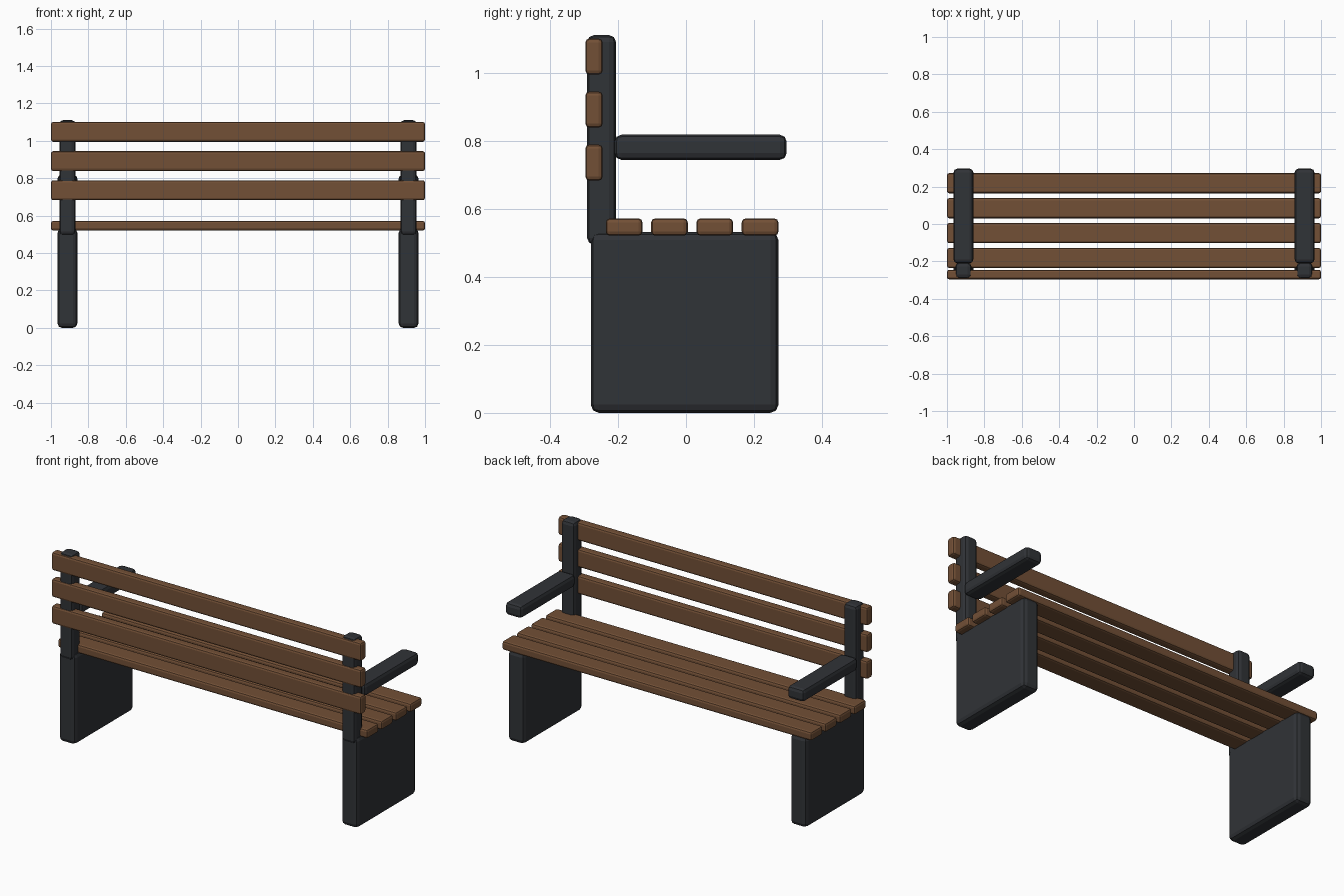
import bpy

if "Cube" in bpy.data.objects:
    bpy.data.objects.remove(bpy.data.objects["Cube"])


def material(name, rgb):
    m = bpy.data.materials.new(name)
    m.diffuse_color = (*rgb, 1)
    m.use_nodes = True
    m.node_tree.nodes["Principled BSDF"].inputs["Base Color"].default_value = m.diffuse_color
    return m


wood = material("wood", (0.17, 0.08, 0.037))
iron = material("iron", (0.03, 0.033, 0.038))


def box(name, x, y, z, mat, bevel):
    """Bevelled box from (min, max) ranges on each axis."""
    spans = (x, y, z)
    bpy.ops.mesh.primitive_cube_add(size=1, location=[(a + b) / 2 for a, b in spans])
    ob = bpy.context.object
    ob.name = name
    ob.scale = [b - a for a, b in spans]
    bpy.ops.object.transform_apply(location=False, rotation=False, scale=True)
    mod = ob.modifiers.new("bevel", 'BEVEL')
    mod.width = bevel
    mod.segments = 2
    ob.data.materials.append(mat)
    return ob


def around(c, width):
    return (c - width / 2, c + width / 2)


# Seat slats
for i in range(4):
    y = -0.182 + i * 0.1333
    box(f"seat_slat_{i + 1}", (-1, 1), around(y, 0.108), (0.521, 0.572), wood, 0.012)

# Backrest slats
for i in range(3):
    z = 0.736 + i * 0.156
    box(f"back_slat_{i + 1}", (-1, 1), (-0.296, -0.245), around(z, 0.106), wood, 0.012)

# End frames: leg panel, back post and armrest on each side
for side, sx in (("left", -1), ("right", 1)):
    x = sx * 0.912
    box(f"{side}_leg", around(x, 0.106), (-0.28, 0.272), (0, 0.532), iron, 0.024)
    box(f"{side}_back_post", around(x, 0.085), (-0.291, -0.206), (0.495, 1.111), iron, 0.02)
    box(f"{side}_armrest", around(x, 0.106), (-0.21, 0.296), (0.744, 0.818), iron, 0.02)
